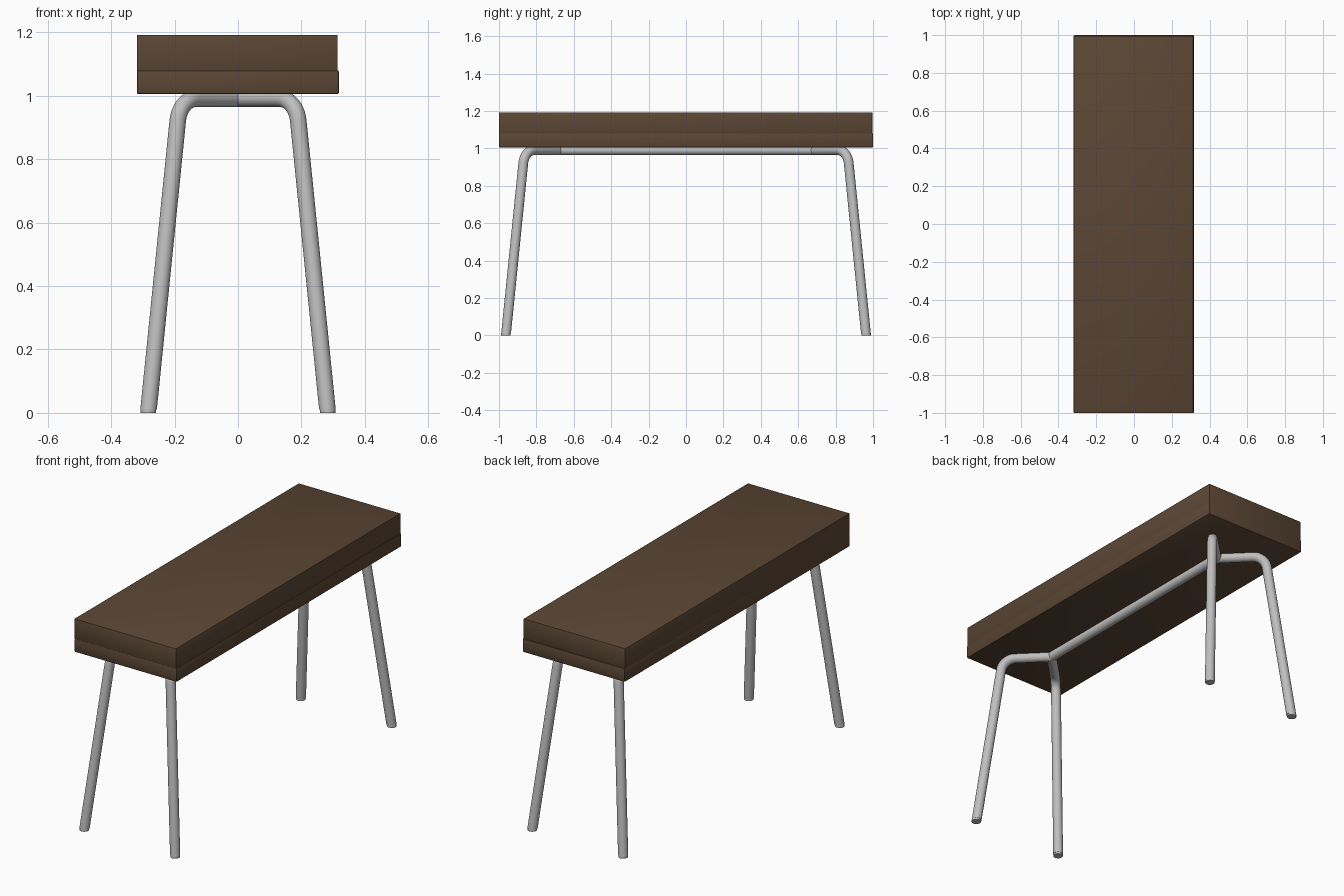
import bpy, bmesh, math
from mathutils import Vector

if "Cube" in bpy.data.objects:
    bpy.data.objects.remove(bpy.data.objects["Cube"])

def material(name, rgb):
    m = bpy.data.materials.new(name)
    m.diffuse_color = (*rgb, 1)
    m.use_nodes = True
    m.node_tree.nodes["Principled BSDF"].inputs["Base Color"].default_value = m.diffuse_color
    return m

WOOD = material("dark brown", (0.105, 0.062, 0.035))
METAL = material("light grey metal", (0.52, 0.52, 0.52))

def finish(bm, name, mat, smooth=True):
    bmesh.ops.recalc_face_normals(bm, faces=bm.faces)
    me = bpy.data.meshes.new(name)
    bm.to_mesh(me)
    bm.free()
    me.materials.append(mat)
    ob = bpy.data.objects.new(name, me)
    bpy.context.collection.objects.link(ob)
    if smooth:
        bpy.ops.object.select_all(action='DESELECT')
        ob.select_set(True)
        bpy.context.view_layer.objects.active = ob
        bpy.ops.object.shade_smooth_by_angle(angle=math.radians(40))
    return ob

def slab(name, lo, hi, bevel):
    bm = bmesh.new()
    bmesh.ops.create_cube(bm, size=1)
    for v in bm.verts:
        v.co = [(a + b) / 2 + c * (b - a) for a, b, c in zip(lo, hi, v.co)]
    bmesh.ops.bevel(bm, geom=bm.edges[:], offset=bevel, segments=2,
                    profile=0.5, affect='EDGES')
    finish(bm, name, WOOD)

def tube(name, rings):
    """Skin a list of equal-length point rings and close both ends."""
    bm = bmesh.new()
    vs = [[bm.verts.new(p) for p in ring] for ring in rings]
    for a, b in zip(vs, vs[1:]):
        for i in range(len(a)):
            j = (i + 1) % len(a)
            bm.faces.new((a[i], a[j], b[j], b[i]))
    bm.faces.new(vs[0])
    bm.faces.new(vs[-1])
    finish(bm, name, METAL)

R, SIDES = 0.026, 32
TOP_Z, HUB_Y = 0.99, 0.68

def ring(p, n, b, r=R):
    return [p + r * (math.cos(t) * n + math.sin(t) * b)
            for t in (2 * math.pi * i / SIDES for i in range(SIDES))]

# Seat: a lower board slightly larger than the cushion block on two sides
slab("seat_base", (-0.319, -1, 1.005), (0.318, 1, 1.08), 0.005)
slab("seat_top", (-0.319, -1, 1.078), (0.314, 0.996, 1.192), 0.002)

# Central rail under the seat
X, Y, Z = Vector((1, 0, 0)), Vector((0, 1, 0)), Vector((0, 0, 1))
tube("under_rail", [ring(Vector((0, y, TOP_Z)), X, Z) for y in (-HUB_Y, HUB_Y)])

# Legs: run diagonally out from the rail end, bend and splay down to the foot
FOOT_D, CORNER_D = 0.283 * math.sqrt(2), 0.183 * math.sqrt(2)
CAP_H, BEND_R = 0.01, 0.08
tilt = math.atan2(TOP_Z, FOOT_D - CORNER_D)      # angle below horizontal
tang = BEND_R * math.tan(tilt / 2)

for sx, side in ((1, "right"), (-1, "left")):
    for sy, end in ((1, "back"), (-1, "front")):
        u = Vector((sx, sy, 0)).normalized()
        b = Vector((-u.y, u.x, 0))
        hub = Vector((0, sy * HUB_Y, TOP_Z))
        # mitred start on the centre plane
        rings = [[p - u * (p.x / u.x) for p in ring(hub, Z, b)]]
        # rounded bend
        for k in range(13):
            a = tilt * k / 12
            n = u * math.sin(a) + Z * math.cos(a)
            c = hub + u * (CORNER_D - tang) - Z * BEND_R
            rings.append(ring(c + n * BEND_R, n, b))
        # foot end cut level with the floor
        t = (FOOT_D - CORNER_D) / TOP_Z
        foot = hub + u * (FOOT_D - t * CAP_H) - Z * (TOP_Z - CAP_H)
        rings.append(ring(foot, u / math.sin(tilt), b))
        tube(f"{end}_{side}_leg", rings)
        # foot cap
        floor = hub + u * FOOT_D - Z * TOP_Z
        tube(f"{end}_{side}_foot_cap",
             [ring(floor + Z * h, u, b, 0.025) for h in (0, CAP_H + 0.002)])
